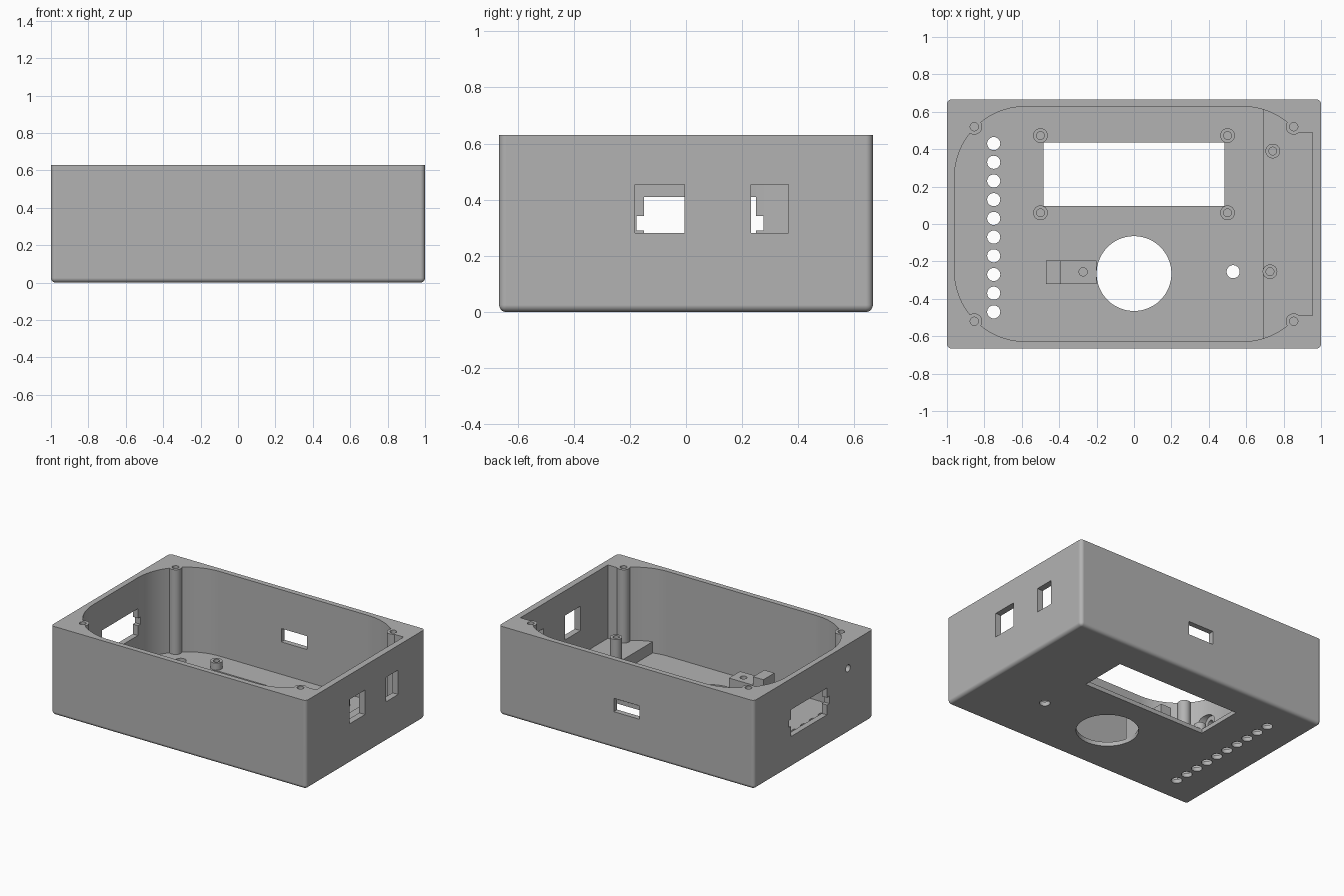
import bpy, bmesh, math
from mathutils import Matrix, Vector

old = bpy.data.objects.get("Cube")
if old:
    bpy.data.objects.remove(old, do_unlink=True)

GREY = bpy.data.materials.new("plain_grey")
GREY.use_nodes = True
COLOUR = (0.45, 0.45, 0.45, 1)
GREY.diffuse_color = COLOUR
GREY.node_tree.nodes["Principled BSDF"].inputs["Base Color"].default_value = COLOUR

HEIGHT, FLOOR, LEDGE = 0.63, 0.03, 0.11


def to_object(bm, name):
    bmesh.ops.recalc_face_normals(bm, faces=bm.faces[:])
    mesh = bpy.data.meshes.new(name)
    bm.to_mesh(mesh)
    bm.free()
    mesh.materials.append(GREY)
    ob = bpy.data.objects.new(name, mesh)
    bpy.context.collection.objects.link(ob)
    return ob


def box(name, x, y, z):
    bm = bmesh.new()
    lo, hi = Vector((x[0], y[0], z[0])), Vector((x[1], y[1], z[1]))
    mat = Matrix.Translation((lo + hi) / 2) @ Matrix.Diagonal((*(hi - lo), 1))
    bmesh.ops.create_cube(bm, size=1, matrix=mat)
    return to_object(bm, name)


def cylinder(name, x, y, z0, z1, r, segments=48):
    bm = bmesh.new()
    bmesh.ops.create_cone(bm, cap_ends=True, segments=segments, radius1=r, radius2=r,
                          depth=z1 - z0, matrix=Matrix.Translation((x, y, (z0 + z1) / 2)))
    return to_object(bm, name)


def side_cylinder(name, x0, x1, y, z, r):
    bm = bmesh.new()
    mat = Matrix.Translation(((x0 + x1) / 2, y, z)) @ Matrix.Rotation(math.pi / 2, 4, 'Y')
    bmesh.ops.create_cone(bm, cap_ends=True, segments=32, radius1=r, radius2=r,
                          depth=x1 - x0, matrix=mat)
    return to_object(bm, name)


def boolean(target, tool, operation='DIFFERENCE'):
    # Apply the cut straight away and throw the cutter out
    mod = target.modifiers.new("cut", 'BOOLEAN')
    mod.object, mod.operation, mod.solver = tool, operation, 'EXACT'
    graph = bpy.context.evaluated_depsgraph_get()
    mesh = bpy.data.meshes.new_from_object(target.evaluated_get(graph))
    target.modifiers.remove(mod)
    target.data = mesh
    bpy.data.objects.remove(tool, do_unlink=True)


def finish(ob):
    bpy.ops.object.select_all(action='DESELECT')
    ob.select_set(True)
    bpy.context.view_layer.objects.active = ob
    bpy.ops.object.shade_smooth_by_angle(angle=math.radians(30))
    normals = ob.modifiers.new("even_normals", 'WEIGHTED_NORMAL')
    normals.keep_sharp = True
    normals.weight = 100


# Case body, rounded on the upright corners and the bottom rim
case = box("case", (-1, 1), (-0.666, 0.666), (0, HEIGHT))
bm = bmesh.new()
bm.from_mesh(case.data)
rim = [e for e in bm.edges if min(v.co.z for v in e.verts) < 0.01]
bmesh.ops.bevel(bm, geom=rim, offset=0.025, segments=5, profile=0.5, affect='EDGES')
bm.to_mesh(case.data)
bm.free()

# Cavity outline: big round corners, squared pocket on the left side
R, CX, CY, STEPS = 0.38, 0.58, 0.248, 20
pocket = math.asin((0.49 - CY) / R)
upper = [(0.955, 0.49)]
for i in range(STEPS + 1):
    a = pocket + (math.pi / 2 - pocket) * i / STEPS
    upper.append((CX + R * math.cos(a), CY + R * math.sin(a)))
for i in range(STEPS + 1):
    a = math.pi / 2 * (1 + i / STEPS)
    upper.append((-CX + R * math.cos(a), CY + R * math.sin(a)))
outline = upper + [(x, -y) for x, y in reversed(upper)]

bm = bmesh.new()
base = bm.faces.new([bm.verts.new((x, y, FLOOR)) for x, y in outline])
top = bmesh.ops.extrude_face_region(bm, geom=[base])["geom"]
bmesh.ops.translate(bm, vec=(0, 0, 0.8),
                    verts=[g for g in top if isinstance(g, bmesh.types.BMVert)])
cavity = to_object(bm, "cavity")

# Corner screw pillars stay standing in the cavity
corners = [(sx * 0.854, sy * 0.52) for sx in (-1, 1) for sy in (-1, 1)]
for x, y in corners:
    boolean(cavity, cylinder("pillar", x, y, -0.1, 1, 0.042))
boolean(case, cavity)
for x, y in corners:
    boolean(case, cylinder("screw_hole", x, y, 0.25, 1, 0.022, 32))

# Floor openings: display, speaker, button and a row of lamps
boolean(case, box("display_opening", (-0.485, 0.483), (0.096, 0.436), (-0.1, 0.2)))
boolean(case, cylinder("speaker_opening", 0, -0.265, -0.1, 0.2, 0.2, 96))
boolean(case, cylinder("button_hole", 0.53, -0.255, -0.1, 0.2, 0.035))
for i in range(10):
    boolean(case, cylinder("lamp_hole", -0.75, 0.43 - 0.1 * i, -0.1, 0.2, 0.035))

# Wall openings
boolean(case, box("wide_port", (0.9, 1.1), (-0.182, -0.006), (0.282, 0.455)))
boolean(case, box("narrow_port", (0.9, 1.1), (0.232, 0.366), (0.282, 0.455)))
boolean(case, box("back_port", (-0.1, 0.1), (0.55, 0.8), (0.26, 0.355)))
boolean(case, box("plug_slot", (-1.1, -0.9), (-0.15, 0.25), (0.22, 0.41)))
boolean(case, box("plug_ears", (-1.1, -0.9), (-0.177, 0.277), (0.29, 0.342)))
boolean(case, side_cylinder("jack_hole", -1.1, -0.85, -0.387, 0.46, 0.025))
boolean(case, side_cylinder("jack_recess", -0.962, -0.85, -0.387, 0.46, 0.055))
finish(case)

# Raised floor along the left side, its edges sunk into the walls
finish(box("raised_floor", (0.69, 0.975), (-0.64, 0.64), (0.01, LEDGE)))


def standoff(name, x, y, z0, z1):
    post = cylinder(name, x, y, z0 - 0.01, z1, 0.039)
    boolean(post, cylinder("bore", x, y, z0 + 0.005, z1 + 0.1, 0.021, 32))
    finish(post)


# Standoffs for the display and the side circuit board
for x in (-0.5, 0.5):
    for y in (0.06, 0.473):
        standoff("display_standoff", x, y, FLOOR, 0.08)
standoff("board_standoff_back", 0.742, 0.39, LEDGE, 0.27)
standoff("board_standoff_front", 0.727, -0.255, LEDGE, 0.27)

# Stepped bracket beside the speaker
bracket = box("speaker_bracket", (-0.395, -0.2), (-0.32, -0.195), (0.02, 0.25))
boolean(bracket, cylinder("bore", -0.272, -0.256, 0.1, 0.4, 0.022, 32))
finish(bracket)
finish(box("bracket_stop", (-0.47, -0.39), (-0.32, -0.195), (0.02, 0.31)))
